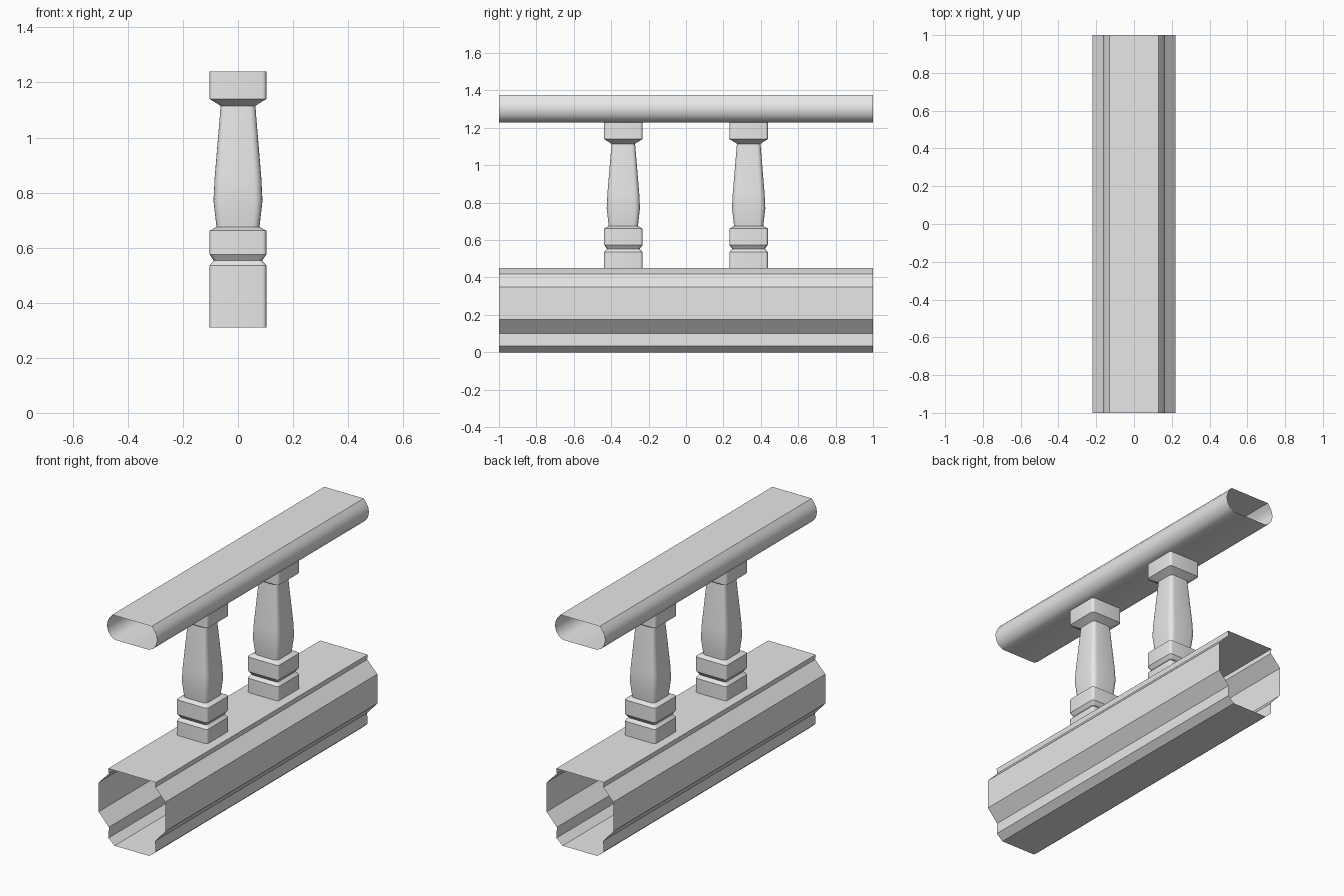
import bpy, bmesh, math

cube = bpy.data.objects.get("Cube")
if cube:
    bpy.data.objects.remove(cube, do_unlink=True)

stone = bpy.data.materials.new("pale_grey_stone")
stone.use_nodes = True
stone.diffuse_color = (0.8, 0.8, 0.8, 1)
stone.node_tree.nodes["Principled BSDF"].inputs["Base Color"].default_value = (0.8, 0.8, 0.8, 1)


def loft(name, rings, smooth_angle):
    """Skin closed rings of points into an open-ended tube."""
    bm = bmesh.new()
    loops = [[bm.verts.new(p) for p in ring] for ring in rings]
    count = len(loops[0])
    for a, b in zip(loops, loops[1:]):
        for i in range(count):
            j = (i + 1) % count
            bm.faces.new((a[i], a[j], b[j], b[i]))
    bmesh.ops.recalc_face_normals(bm, faces=bm.faces)
    mesh = bpy.data.meshes.new(name)
    bm.to_mesh(mesh)
    bm.free()
    mesh.materials.append(stone)
    obj = bpy.data.objects.new(name, mesh)
    bpy.context.collection.objects.link(obj)
    bpy.ops.object.select_all(action='DESELECT')
    obj.select_set(True)
    bpy.context.view_layer.objects.active = obj
    if smooth_angle:
        bpy.ops.object.shade_smooth_by_angle(angle=math.radians(smooth_angle))
    return obj


def beam(name, half_profile, smooth_angle):
    """Mirror a half section in x and run it along y."""
    section = half_profile + [(-x, z) for x, z in reversed(half_profile)]
    return loft(name, [[(x, y, z) for x, z in section] for y in (-1, 1)], smooth_angle)


def rounded_square(z, half, radius, steps=4):
    """Square ring with rounded corners."""
    ring = []
    for corner in range(4):
        mid = math.radians(45 + 90 * corner)
        cx = math.copysign(half - radius, math.cos(mid))
        cy = math.copysign(half - radius, math.sin(mid))
        for s in range(steps + 1):
            a = math.radians(90 * (corner + s / steps))
            ring.append((cx + radius * math.cos(a), cy + radius * math.sin(a), z))
    return ring


# Moulded plinth beam
beam("base_beam", [(0.157, 0.45), (0.153, 0.42), (0.22, 0.35), (0.22, 0.175),
                   (0.153, 0.10), (0.155, 0.035), (0.115, 0)], 0)

# Handrail with rounded sides
beam("handrail", [(0.13, 1.375), (0.15, 1.35), (0.162, 1.325), (0.165, 1.30),
                  (0.158, 1.27), (0.14, 1.245), (0.113, 1.23)], 30)

# Balusters: foot block, neck, collar, tapered shaft, cap block
levels = [(0.31, 0.103, 0.015), (0.535, 0.103, 0.015), (0.553, 0.088, 0.015),
          (0.575, 0.103, 0.015), (0.662, 0.103, 0.015), (0.675, 0.078, 0.025),
          (0.77, 0.089, 0.03), (0.85, 0.085, 0.028), (1.115, 0.063, 0.02),
          (1.14, 0.103, 0.015), (1.24, 0.103, 0.015)]
for side, y in (("front", -0.335), ("back", 0.335)):
    post = loft(side + "_baluster", [rounded_square(*lv) for lv in levels], 30)
    post.location.y = y
